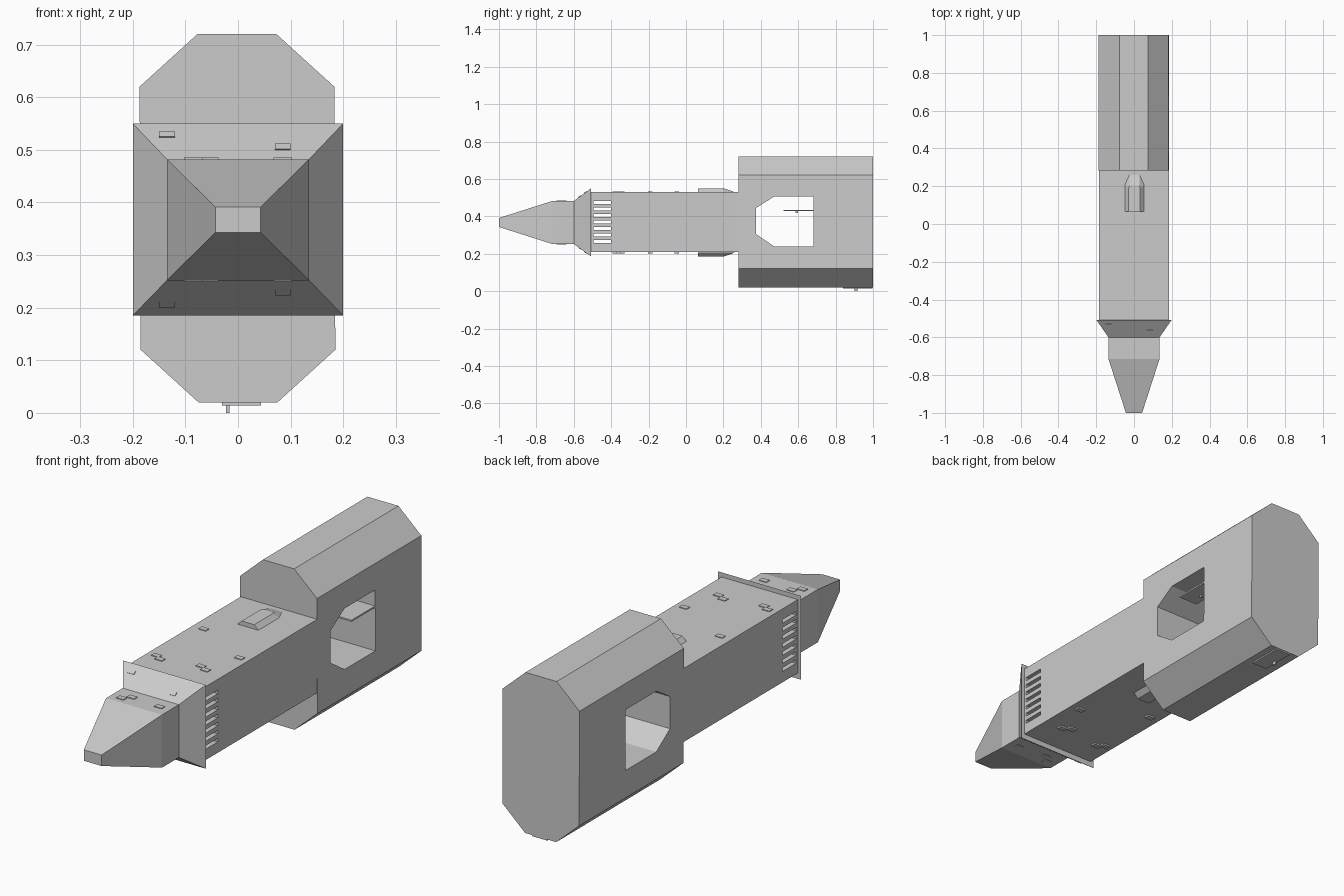
import bpy, bmesh

if "Cube" in bpy.data.objects:
    bpy.data.objects.remove(bpy.data.objects["Cube"])

MID_Z = 0.3675  # height of the long axis


def loft(name, rings):
    """Closed solid skinned through equal-length rings of points."""
    bm = bmesh.new()
    loops = [[bm.verts.new(p) for p in ring] for ring in rings]
    n = len(loops[0])
    for a, b in zip(loops, loops[1:]):
        for i in range(n):
            j = (i + 1) % n
            bm.faces.new((a[i], a[j], b[j], b[i]))
    bm.faces.new(loops[0])
    bm.faces.new(loops[-1])
    bmesh.ops.recalc_face_normals(bm, faces=bm.faces)
    mesh = bpy.data.meshes.new(name)
    bm.to_mesh(mesh)
    bm.free()
    obj = bpy.data.objects.new(name, mesh)
    bpy.context.collection.objects.link(obj)
    return obj


def rect(y, half_x, z0, z1):
    return [(-half_x, y, z0), (half_x, y, z0), (half_x, y, z1), (-half_x, y, z1)]


def box(name, x, y, z):
    return loft(name, [[(a, y[0], z[0]), (a, y[1], z[0]), (a, y[1], z[1]), (a, y[0], z[1])] for a in x])


def cut(obj, cutter):
    cutter.hide_render = True
    mod = obj.modifiers.new("cut", 'BOOLEAN')
    mod.operation = 'DIFFERENCE'
    mod.solver = 'EXACT'
    mod.object = cutter
    bpy.context.view_layer.objects.active = obj
    bpy.ops.object.modifier_apply(modifier=mod.name)
    bpy.data.objects.remove(cutter)


def mirror_down(obj):
    """Flip a finished copy about the horizontal mid plane."""
    twin = obj.copy()
    twin.data = obj.data.copy()
    twin.name = "lower_" + obj.name
    bpy.context.collection.objects.link(twin)
    for v in twin.data.vertices:
        v.co.z = 2 * MID_Z - v.co.z
    twin.data.flip_normals()


# Rear block: octagonal section with a side opening right through
octagon = [(-0.075, 0.02), (0.075, 0.02), (0.185, 0.12), (0.183, 0.62),
           (0.073, 0.72), (-0.077, 0.72), (-0.187, 0.62), (-0.185, 0.12)]
block = loft("rear_block", [[(x, y, z) for x, z in octagon] for y in (0.282, 1.0)])
opening = [(0.375, 0.305), (0.47, 0.24), (0.682, 0.24),
           (0.682, 0.505), (0.47, 0.505), (0.375, 0.445)]
cut(block, loft("opening_cutter", [[(x, y, z) for y, z in opening] for x in (-0.4, 0.4)]))

# Main hull with side vents
hull = loft("main_hull", [rect(-0.51, 0.184, 0.21, 0.53), rect(0.282, 0.184, 0.21, 0.53)])
for i in range(7):
    z = 0.265 + i * 0.035
    cut(hull, box("vent_cutter", (-0.3, 0.3), (-0.495, -0.402), (z - 0.008, z + 0.008)))

# Flared collar, neck and tapered nose
loft("collar_and_nose", [rect(-0.507, 0.2, 0.185, 0.55), rect(-0.6, 0.135, 0.252, 0.482),
                         rect(-0.715, 0.135, 0.252, 0.482), rect(-1.0, 0.043, 0.343, 0.391)])

# Wedge housings above and below the hull
base = [(-0.05, 0.065), (0.055, 0.065), (0.055, 0.21), (0.03, 0.265), (-0.025, 0.265), (-0.05, 0.21)]
top = [(-0.028, 0.065), (0.033, 0.065), (0.033, 0.19), (0.028, 0.205), (-0.023, 0.205), (-0.028, 0.19)]
mirror_down(loft("wedge_housing", [[(x, y, 0.528) for x, y in base],
                                   [(x, y, 0.549) for x, y in top]]))

# Small raised tiles on the hull and neck, above and below
for i, (x, y, z) in enumerate([(-0.13, -0.05, 0.53), (-0.11, -0.38, 0.53), (-0.14, -0.36, 0.53),
                               (0.06, -0.34, 0.53), (0.095, -0.36, 0.53), (0.14, -0.19, 0.53),
                               (-0.085, -0.68, 0.482), (-0.055, -0.65, 0.482), (0.085, -0.66, 0.482)]):
    mirror_down(box(f"tile_{i}", (x - 0.018, x + 0.018), (y - 0.012, y + 0.012), (z - 0.004, z + 0.003)))

# Small raised tiles on the sloped collar faces
for i, (x, z) in enumerate([(-0.135, 0.528), (0.085, 0.505)]):
    ring = []
    for dz in (-0.005, 0.005):
        y = -0.507 - (0.55 - z - dz) * 0.093 / 0.068
        ring += [(y, z + dz, dz)]
    (y0, z0, _), (y1, z1, _) = ring
    section = [(y0, z0), (y1, z1), (y1 - 0.002, z1 + 0.002), (y0 - 0.002, z0 + 0.002)]
    mirror_down(loft(f"collar_tile_{i}", [[(a, b, c) for b, c in section] for a in (x - 0.015, x + 0.015)]))

# Thin plate with a short peg: one under the tail, one in the opening
box("tail_plate", (-0.03, 0.044), (0.84, 0.998), (0.014, 0.021))
box("tail_peg", (-0.023, -0.016), (0.9, 0.918), (0.0, 0.016))
box("opening_plate", (0.09, 0.183), (0.52, 0.684), (0.428, 0.435))
box("opening_peg", (0.12, 0.127), (0.585, 0.6), (0.418, 0.43))
